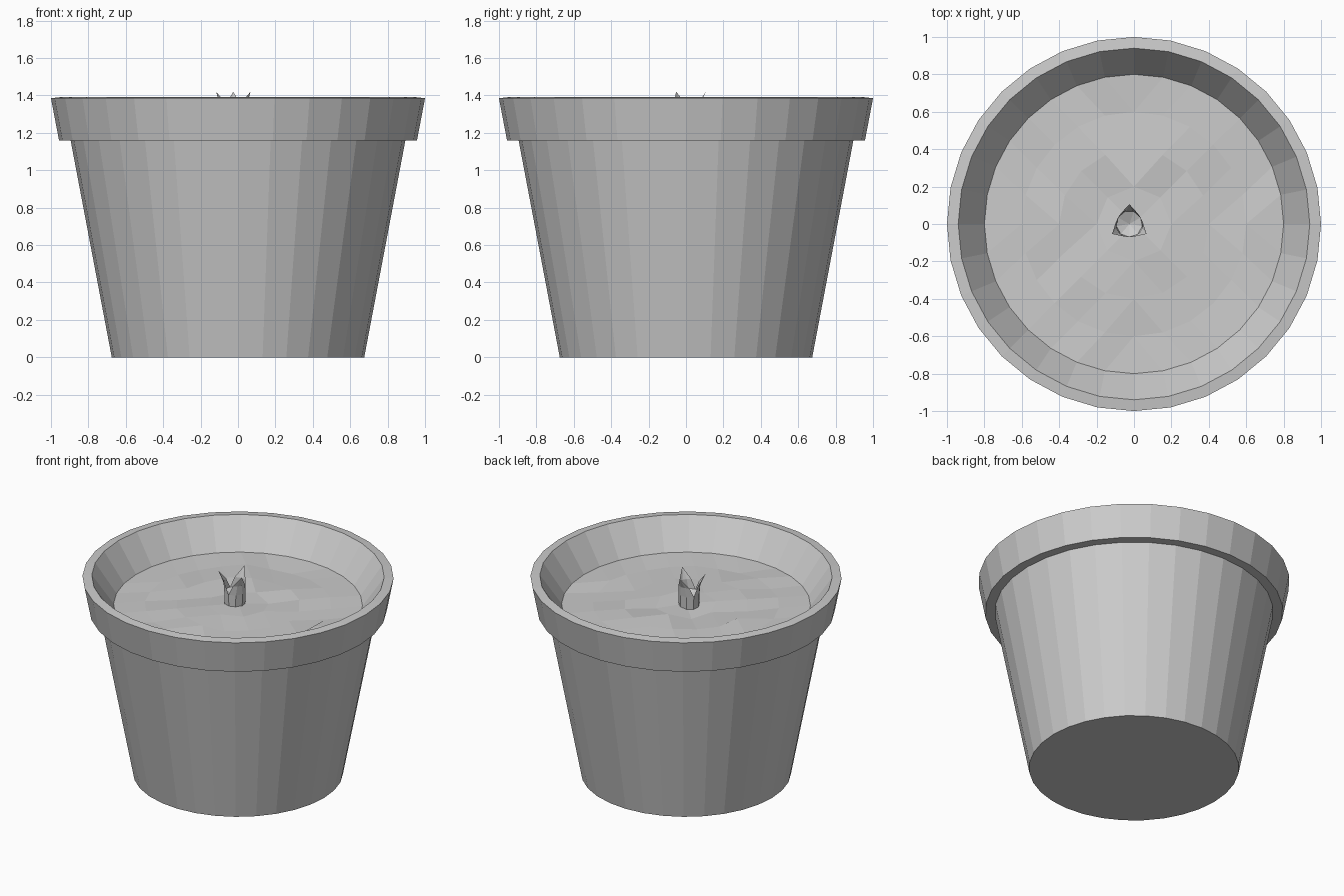
import bpy, math, random
from mathutils import Vector

if "Cube" in bpy.data.objects:
    bpy.data.objects.remove(bpy.data.objects["Cube"])

random.seed(4)
SIDES = 32


def make(name, verts, faces):
    me = bpy.data.meshes.new(name)
    me.from_pydata(verts, [], faces)
    me.update()
    ob = bpy.data.objects.new(name, me)
    bpy.context.collection.objects.link(ob)
    return ob


def ring(r, z, n, cx=0.0, cy=0.0, start=0.0):
    return [(cx + r * math.cos(start + 2 * math.pi * i / n),
             cy + r * math.sin(start + 2 * math.pi * i / n), z) for i in range(n)]


# Pot: lathed wall with an overhanging rim
profile = [(0.675, 0), (0.895, 1.16), (0.957, 1.16), (1.0, 1.385), (0.94, 1.392), (0.80, 1.19)]
verts = [v for r, z in profile for v in ring(r, z, SIDES)]
faces = [tuple(reversed(range(SIDES)))]
for k in range(len(profile) - 1):
    for i in range(SIDES):
        j = (i + 1) % SIDES
        a, b = k * SIDES, (k + 1) * SIDES
        faces.append((a + i, a + j, b + j, b + i))
make("pot", verts, faces)

# Soil: square grid mapped onto a disc, slightly uneven inside
N = 8
verts, faces = [], []
for iy in range(N + 1):
    for ix in range(N + 1):
        u, v = 2 * ix / N - 1, 2 * iy / N - 1
        m = max(abs(u), abs(v))
        if m == 0:
            r, a = 0, 0
        elif abs(u) >= abs(v):
            r, a = u, math.pi / 4 * v / u
        else:
            r, a = v, math.pi / 2 - math.pi / 4 * u / v
        a += math.pi / 4
        z = 1.19 + (random.uniform(-0.012, 0.012) if m < 0.99 else 0)
        verts.append((0.8 * r * math.cos(a), 0.8 * r * math.sin(a), z))
for iy in range(N):
    for ix in range(N):
        a = iy * (N + 1) + ix
        faces.append((a, a + 1, a + N + 2, a + N + 1))
make("soil", verts, faces)

# Sprout: nine-sided stem opening into three pointed leaves
CX, CY, S = -0.025, 0.0, 9
start = math.radians(30)
verts = ring(0.066, 1.17, S, CX, CY, start) + ring(0.07, 1.28, S, CX, CY, start)
faces = [(i, (i + 1) % S, S + (i + 1) % S, S + i) for i in range(S)]
for leaf in range(3):
    base = [S + (leaf * 3 + k) % S for k in range(4)]
    mid = start + math.radians(120 * leaf + 60)
    n = len(verts)
    for off in (-36, -12, 12, 36):
        a = mid + math.radians(off)
        verts.append((CX + 0.073 * math.cos(a), CY + 0.073 * math.sin(a), 1.345))
    verts.append((CX + 0.106 * math.cos(mid), CY + 0.106 * math.sin(mid), 1.42))
    faces += [(base[k], base[k + 1], n + k + 1, n + k) for k in range(3)]
    faces += [(n + k, n + k + 1, n + 4) for k in range(3)]
# sunken heart of the sprout
verts.append((CX, CY, 1.25))
faces += [(S + i, S + (i + 1) % S, len(verts) - 1) for i in range(S)]
make("sprout", verts, faces)
